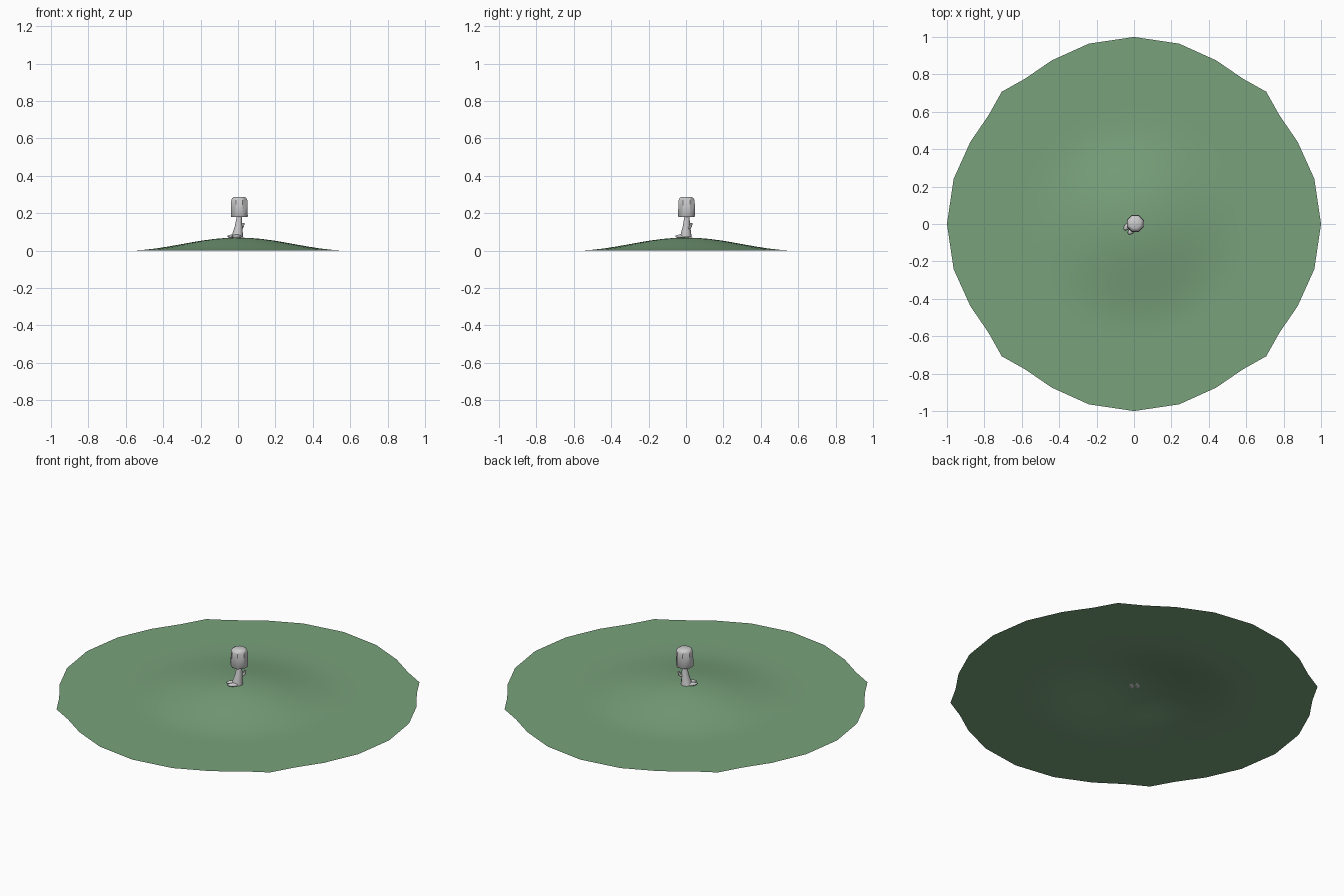
import bpy, bmesh, math
from mathutils import Vector, Matrix

cube = bpy.data.objects.get("Cube")
if cube:
    bpy.data.objects.remove(cube)


def material(name, rgb):
    m = bpy.data.materials.new(name)
    m.use_nodes = True
    m.diffuse_color = (*rgb, 1)
    m.node_tree.nodes["Principled BSDF"].inputs["Base Color"].default_value = (*rgb, 1)
    return m


green = material("grass green", (0.19, 0.36, 0.20))
grey = material("light grey", (0.60, 0.60, 0.60))


def finish(name, bm, mat, angle=40):
    bmesh.ops.recalc_face_normals(bm, faces=bm.faces)
    mesh = bpy.data.meshes.new(name)
    bm.to_mesh(mesh)
    bm.free()
    mesh.materials.append(mat)
    ob = bpy.data.objects.new(name, mesh)
    bpy.context.collection.objects.link(ob)
    bpy.ops.object.select_all(action='DESELECT')
    ob.select_set(True)
    bpy.context.view_layer.objects.active = ob
    bpy.ops.object.shade_smooth_by_angle(angle=math.radians(angle))
    return ob


def loft(name, sections, sides, mat, turn=0.0):
    """Stack of round sections (centre x, centre y, z, radius), capped."""
    bm = bmesh.new()
    rings = []
    for x, y, z, r in sections:
        rings.append([bm.verts.new((x + r * math.cos(turn + math.tau * i / sides),
                                    y + r * math.sin(turn + math.tau * i / sides), z))
                      for i in range(sides)])
    for a, b in zip(rings, rings[1:]):
        for i in range(sides):
            j = (i + 1) % sides
            bm.faces.new((a[i], a[j], b[j], b[i]))
    bm.faces.new(rings[0])
    bm.faces.new(rings[-1])
    return finish(name, bm, mat)


# Ground sheet: low mound, with an outline pointed at the four diagonals
HILL, HEIGHT = 0.6, 0.07
reach = [1, 0.994, 0.979, 0.971, 1, 0.971, 0.979, 0.994]
bm = bmesh.new()
centre = bm.verts.new((0, 0, HEIGHT))
previous = None
STEPS = 16
for k in range(1, STEPS + 1):
    t = k / STEPS
    ring = []
    for q in range(4):
        for i, r in enumerate(reach):
            a = math.atan(i / 4) if i <= 4 else math.pi / 2 - math.atan((8 - i) / 4)
            a += q * math.pi / 2
            d = t * (1 + (r - 1) * t)
            z = HEIGHT / 2 * (1 + math.cos(math.pi * min(d / HILL, 1)))
            ring.append(bm.verts.new((d * math.cos(a), d * math.sin(a), z)))
    for i in range(len(ring)):
        j = (i + 1) % len(ring)
        if previous:
            bm.faces.new((previous[i], ring[i], ring[j], previous[j]))
        else:
            bm.faces.new((centre, ring[i], ring[j]))
    previous = ring
ground = finish("ground", bm, green)
# A single open sheet must face up
if ground.data.polygons[0].normal.z < 0:
    ground.data.flip_normals()

# Tapered body leaning slightly backwards
loft("body", [(-0.004, 0, 0.072, 0.031), (-0.002, 0, 0.09, 0.028),
              (0.003, 0.003, 0.13, 0.020), (0.007, 0.005, 0.185, 0.013)], 12, grey)

# Barrel head with chamfered top
loft("head", [(0.007, 0.003, 0.18, 0.046), (0.007, 0.003, 0.184, 0.049),
              (0.007, 0.003, 0.268, 0.047), (0.007, 0.003, 0.281, 0.041),
              (0.007, 0.003, 0.288, 0.028)], 8, grey, math.pi / 8)

# Feet pointing along the facing diagonal
forward = Vector((-1, -1, 0)).normalized()
side = Vector((1, -1, 0)).normalized()
heading = Matrix.Rotation(math.radians(225), 4, 'Z')
for name, s in (("left_foot", 1), ("right_foot", -1)):
    bm = bmesh.new()
    place = Matrix.Translation(forward * 0.026 + side * 0.016 * s + Vector((0, 0, 0.076)))
    bmesh.ops.create_uvsphere(bm, u_segments=12, v_segments=8, radius=1,
                              matrix=place @ heading @ Matrix.Diagonal((0.035, 0.016, 0.010, 1)))
    finish(name, bm, grey, 60)

# Small curled tail behind the body
curve = bpy.data.curves.new("tail", 'CURVE')
curve.dimensions = '3D'
curve.bevel_depth = 0.007
curve.bevel_resolution = 2
curve.use_fill_caps = True
path = curve.splines.new('POLY')
points = [(0.008, 0.12), (0.027, 0.122), (0.037, 0.132), (0.039, 0.148)]
path.points.add(len(points) - 1)
for p, (back, z) in zip(path.points, points):
    p.co = (-forward.x * back, -forward.y * back, z, 1)
curve.materials.append(grey)
tail = bpy.data.objects.new("tail", curve)
bpy.context.collection.objects.link(tail)
